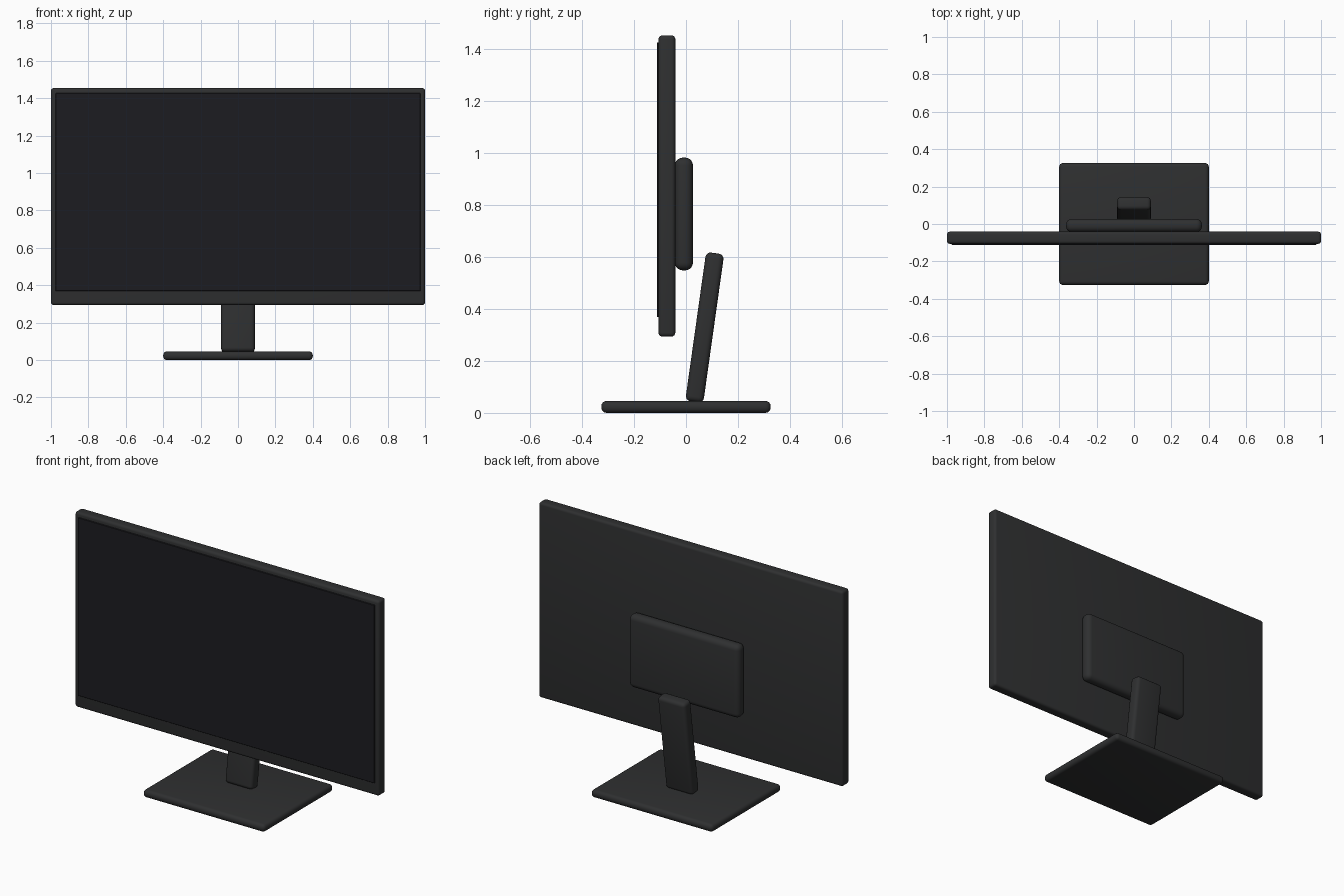
import bpy
from math import radians

if "Cube" in bpy.data.objects:
    bpy.data.objects.remove(bpy.data.objects["Cube"])


def material(name, color):
    m = bpy.data.materials.new(name)
    m.diffuse_color = (*color, 1)
    m.use_nodes = True
    m.node_tree.nodes["Principled BSDF"].inputs["Base Color"].default_value = m.diffuse_color
    return m


plastic = material("dark_plastic", (0.028, 0.029, 0.030))
glass = material("screen_glass", (0.012, 0.012, 0.015))


def rounded_box(name, center, size, bevel, mat, segments=4, tilt=0):
    """Box with rounded edges, optionally leaning about x."""
    bpy.ops.mesh.primitive_cube_add(size=1, location=center)
    ob = bpy.context.object
    ob.name = name
    ob.scale = size
    bpy.ops.object.transform_apply(location=False, rotation=False, scale=True)
    ob.rotation_euler.x = radians(tilt)
    mod = ob.modifiers.new("rounding", 'BEVEL')
    mod.width = bevel
    mod.segments = segments
    bpy.ops.object.modifier_apply(modifier=mod.name)
    ob.data.materials.append(mat)
    bpy.ops.object.shade_smooth_by_angle(angle=radians(35))
    return ob


# Flat foot on the desk
rounded_box("stand_base", (0, 0, 0.023), (0.80, 0.652, 0.046), 0.02, plastic)

# Leaning neck
rounded_box("stand_neck", (0, 0.072, 0.329), (0.18, 0.07, 0.578), 0.02, plastic, tilt=-8)

# Display housing
rounded_box("display_housing", (0, -0.0735, 0.874), (2.0, 0.065, 1.16), 0.015, plastic)

# Screen, slightly proud of the housing front
rounded_box("screen", (0, -0.107, 0.898), (1.95, 0.010, 1.058), 0.002, glass, segments=1)

# Raised mount housing on the back
rounded_box("rear_mount", (0, -0.008, 0.766), (0.726, 0.07, 0.434), 0.03, plastic, segments=5)
